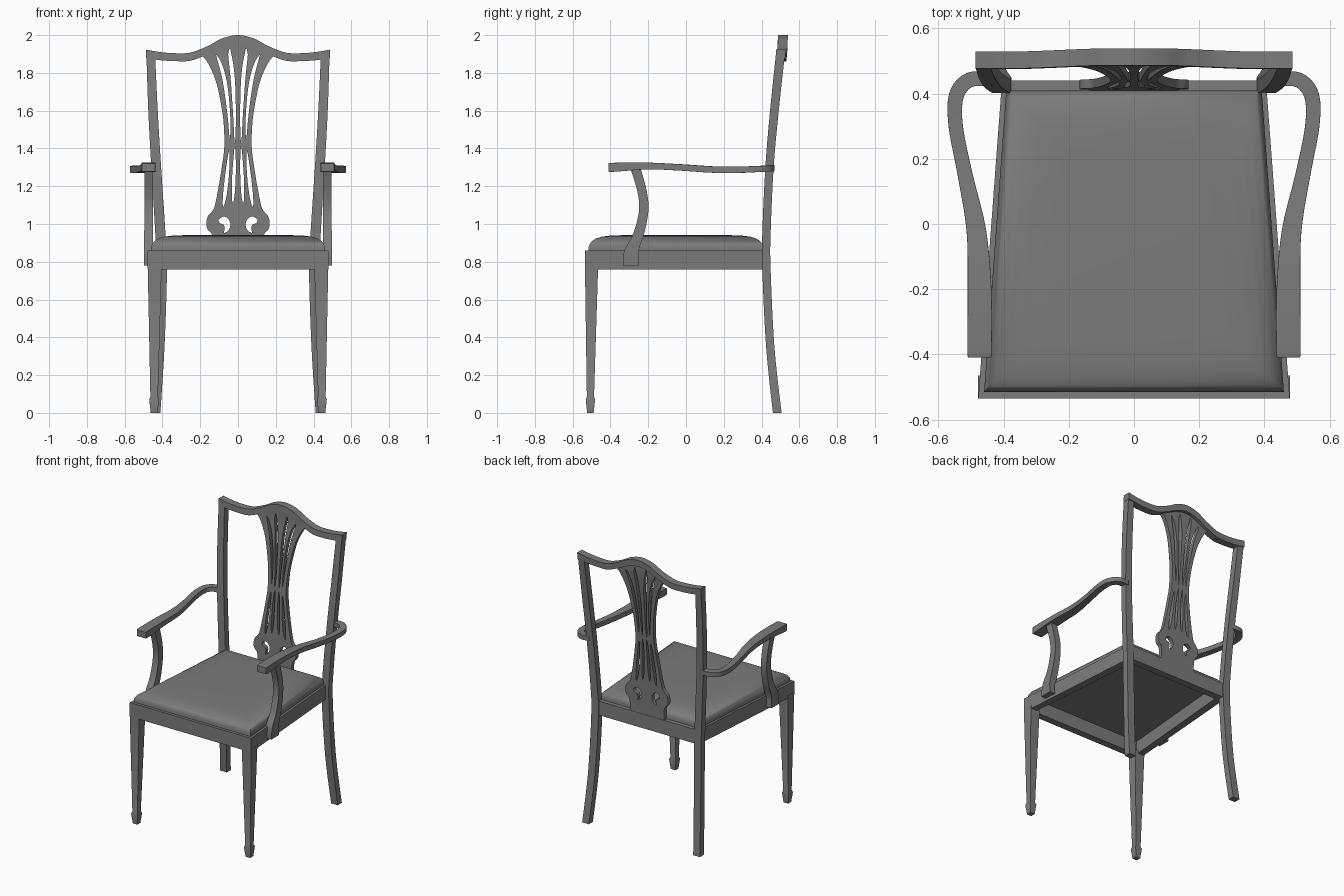
import bpy, bmesh, math
from mathutils import Vector

cube = bpy.data.objects.get("Cube")
if cube:
    bpy.data.objects.remove(cube, do_unlink=True)

GREY = (0.2, 0.2, 0.2, 1)
grey = bpy.data.materials.new("plain grey")
grey.use_nodes = True
grey.diffuse_color = GREY
bsdf = grey.node_tree.nodes["Principled BSDF"]
bsdf.inputs["Base Color"].default_value = GREY
bsdf.inputs["Roughness"].default_value = 0.8


def smooth(rows, n=5):
    """Catmull-Rom through rows of numbers."""
    out = []
    for i in range(len(rows) - 1):
        quad = [Vector(rows[min(max(k, 0), len(rows) - 1)]) for k in range(i - 1, i + 3)]
        a, b, c, d = quad
        for s in range(n):
            t = s / n
            out.append(b + (c - a) * t / 2 + (a * 2 - b * 5 + c * 4 - d) * t**2 / 2
                       + (b * 3 - a - c * 3 + d) * t**3 / 2)
    return out + [Vector(rows[-1])]


def lookup(table, z):
    """Linear value at z in sorted (z, value) rows."""
    for (z0, v0), (z1, v1) in zip(table, table[1:]):
        if z <= z1:
            return v0 + (v1 - v0) * (z - z0) / (z1 - z0)
    return table[-1][1]


def finish(name, mesh, mirror=False, bevel=0, angle=35):
    obj = bpy.data.objects.new(name, mesh)
    bpy.context.collection.objects.link(obj)
    mesh.materials.clear()
    mesh.materials.append(grey)
    bpy.ops.object.select_all(action="DESELECT")
    obj.select_set(True)
    bpy.context.view_layer.objects.active = obj
    bpy.ops.object.shade_smooth_by_angle(angle=math.radians(angle))
    if bevel:
        mod = obj.modifiers.new("soft edges", "BEVEL")
        mod.width, mod.segments = bevel, 2
    if mirror:
        obj.modifiers.new("other side", "MIRROR").use_mirror_merge = False
    return obj


def loft(name, rings, closed=False, **options):
    """Skin a list of rings; cap the ends or join them into a loop."""
    bm = bmesh.new()
    rows = [[bm.verts.new(p) for p in ring] for ring in rings]
    pairs = list(zip(rows, rows[1:]))
    if closed:
        pairs.append((rows[-1], rows[0]))
    else:
        bm.faces.new(rows[0])
        bm.faces.new(rows[-1])
    for low, high in pairs:
        for i in range(len(low)):
            j = (i + 1) % len(low)
            bm.faces.new((low[i], low[j], high[j], high[i]))
    bmesh.ops.recalc_face_normals(bm, faces=bm.faces)
    mesh = bpy.data.meshes.new(name)
    bm.to_mesh(mesh)
    bm.free()
    return finish(name, mesh, **options)


CORNERS = ((-1, -1), (1, -1), (1, 1), (-1, 1))


def post(rows):
    """Rings for an upright: rows of z, x, y, width, depth."""
    return [[(x + sx * w / 2, y + sy * d / 2, z) for sx, sy in CORNERS]
            for z, x, y, w, d in rows]


def trapezoid(inset, z, front=0.478, back=0.405, y0=-0.535, y1=0.44):
    return [(-front + inset, y0 + inset, z), (front - inset, y0 + inset, z),
            (back - inset, y1 - inset, z), (-back + inset, y1 - inset, z)]


# Seat frame: a hollow ring of rails
loft("seat_frame", [trapezoid(0, 0.76), trapezoid(0, 0.86),
                    trapezoid(0.05, 0.86), trapezoid(0.05, 0.76)], closed=True)

# Cushion: domed towards the middle
dome = ((0, 0.855), (0, 0.88), (0.006, 0.895), (0.018, 0.91), (0.04, 0.924),
        (0.07, 0.933), (0.11, 0.938), (0.18, 0.941))
loft("seat_cushion", [trapezoid(i, z, 0.46, 0.392, -0.515, 0.41) for i, z in dome],
     angle=50)

# Tapered front legs with spade feet
loft("front_leg", post([(0, 0.444, -0.506, 0.036, 0.034), (0.07, 0.444, -0.506, 0.052, 0.05),
                        (0.085, 0.444, -0.506, 0.04, 0.038),
                        (0.78, 0.441, -0.5, 0.074, 0.07)]), mirror=True)

# Rear legs running up into the back stiles
stile = [(0, 0.437, 0.483, 0.052, 0.046), (0.35, 0.416, 0.446, 0.054, 0.044),
         (0.76, 0.404, 0.426, 0.056, 0.044), (0.95, 0.411, 0.426, 0.054, 0.044),
         (1.3, 0.433, 0.442, 0.052, 0.044), (1.6, 0.45, 0.468, 0.05, 0.046),
         (1.9, 0.462, 0.5, 0.046, 0.048)]
loft("back_stile", post(smooth(stile)), mirror=True)

# Serpentine crest rail: x, bottom, top, y
half = [(0.085, 1.935, 1.982, 0.512), (0.158, 1.9, 1.943, 0.51), (0.25, 1.865, 1.908, 0.506),
        (0.33, 1.862, 1.904, 0.503), (0.41, 1.867, 1.91, 0.502), (0.486, 1.878, 1.923, 0.502)]
crest = [(-x, a, b, y) for x, a, b, y in reversed(half)] + [(0, 1.955, 2.0, 0.512)] + half
loft("crest_rail", [[(x, y - 0.027, a), (x, y + 0.025, a), (x, y + 0.027, b), (x, y - 0.025, b)]
                    for x, a, b, y in smooth(crest)])

# Pierced splat: flat filled outline, then leaned to follow the stiles
outline = [(0.84, 0.135), (0.94, 0.137), (0.97, 0.16), (1.0, 0.168), (1.04, 0.16), (1.07, 0.135),
           (1.1, 0.122), (1.2, 0.102), (1.3, 0.086), (1.4, 0.073), (1.5, 0.074), (1.6, 0.084),
           (1.75, 0.115), (1.85, 0.158), (1.89, 0.19)]
edge = [tuple(p) for p in smooth(outline, 4)]


def slot(z0, z1, middle, size, steps=16):
    """Slender opening whose place follows the splat's width."""
    left, right = [], []
    for k in range(steps + 1):
        z = z0 + (z1 - z0) * k / steps
        w = lookup(edge, z)
        s = size * w * math.sqrt(max(math.sin(math.pi * k / steps), 0.01))
        left.append((middle * w - s, z))
        right.append((middle * w + s, z))
    return left + right[::-1]


comma = [(0.103, 1.025), (0.075, 1.04), (0.05, 1.025), (0.04, 0.995), (0.052, 0.965),
         (0.075, 0.952), (0.07, 0.975), (0.077, 0.997), (0.098, 1.005), (0.103, 1.025)]
holes = [slot(1.43, 1.93, 0.23, 0.1), slot(1.45, 1.895, 0.6, 0.1), slot(1.11, 1.41, 0.23, 0.1),
         slot(1.09, 1.39, 0.63, 0.11), [tuple(p) for p in smooth(comma, 4)][:-1]]
side = [(w, z) for z, w in edge]
top = [(0.158, 1.92), (0.085, 1.955), (0, 1.975)]
right = side + top
loops = [right + [(-x, z) for x, z in reversed(right[:-1])]]
for hole in holes:
    loops += [hole, [(-x, z) for x, z in hole]]

curve = bpy.data.curves.new("splat_outline", "CURVE")
curve.dimensions, curve.fill_mode, curve.extrude = "2D", "BOTH", 0.014
for points in loops:
    spline = curve.splines.new("POLY")
    spline.points.add(len(points) - 1)
    for p, (x, z) in zip(spline.points, points):
        p.co = (x, z, 0, 1)
    spline.use_cyclic_u = True
flat = bpy.data.objects.new("splat_outline", curve)
bpy.context.collection.objects.link(flat)
graph = bpy.context.evaluated_depsgraph_get()
splat = bpy.data.meshes.new_from_object(flat.evaluated_get(graph))
bpy.data.objects.remove(flat, do_unlink=True)
lean = [(row[0], row[2]) for row in smooth(stile)]
for v in splat.vertices:
    x, z, depth = v.co
    v.co = (x, lookup(lean, z) - depth, z)
finish("back_splat", splat)

# Arms: x, y, z, width, thickness along a bowed path
arm = [(0.474, -0.408, 1.3, 0.066, 0.036), (0.474, -0.39, 1.3, 0.074, 0.048),
       (0.474, -0.2, 1.307, 0.073, 0.036), (0.484, -0.02, 1.299, 0.06, 0.034),
       (0.518, 0.15, 1.288, 0.046, 0.034), (0.547, 0.3, 1.288, 0.044, 0.034),
       (0.545, 0.395, 1.292, 0.046, 0.032), (0.505, 0.442, 1.295, 0.046, 0.032),
       (0.44, 0.444, 1.296, 0.044, 0.032)]
path = smooth(arm)
rings = []
for i, p in enumerate(path):
    step = path[min(i + 1, len(path) - 1)] - path[max(i - 1, 0)]
    across = Vector((-step[1], step[0], 0)).normalized() * p[3] / 2
    centre, up = Vector(p[:3]), Vector((0, 0, p[4] / 2))
    rings.append([centre + across * sx + up * sy for sx, sy in CORNERS])
loft("arm", rings, mirror=True, bevel=0.004)

# Curved arm supports, ending in a block against the side rail
support = [(0.78, 0.473, -0.292, 0.05, 0.086), (0.86, 0.473, -0.288, 0.05, 0.076),
           (0.95, 0.473, -0.25, 0.047, 0.058), (1.07, 0.473, -0.224, 0.045, 0.05),
           (1.17, 0.473, -0.232, 0.045, 0.05), (1.295, 0.473, -0.267, 0.046, 0.054)]
loft("arm_support", post(smooth(support)), mirror=True)
